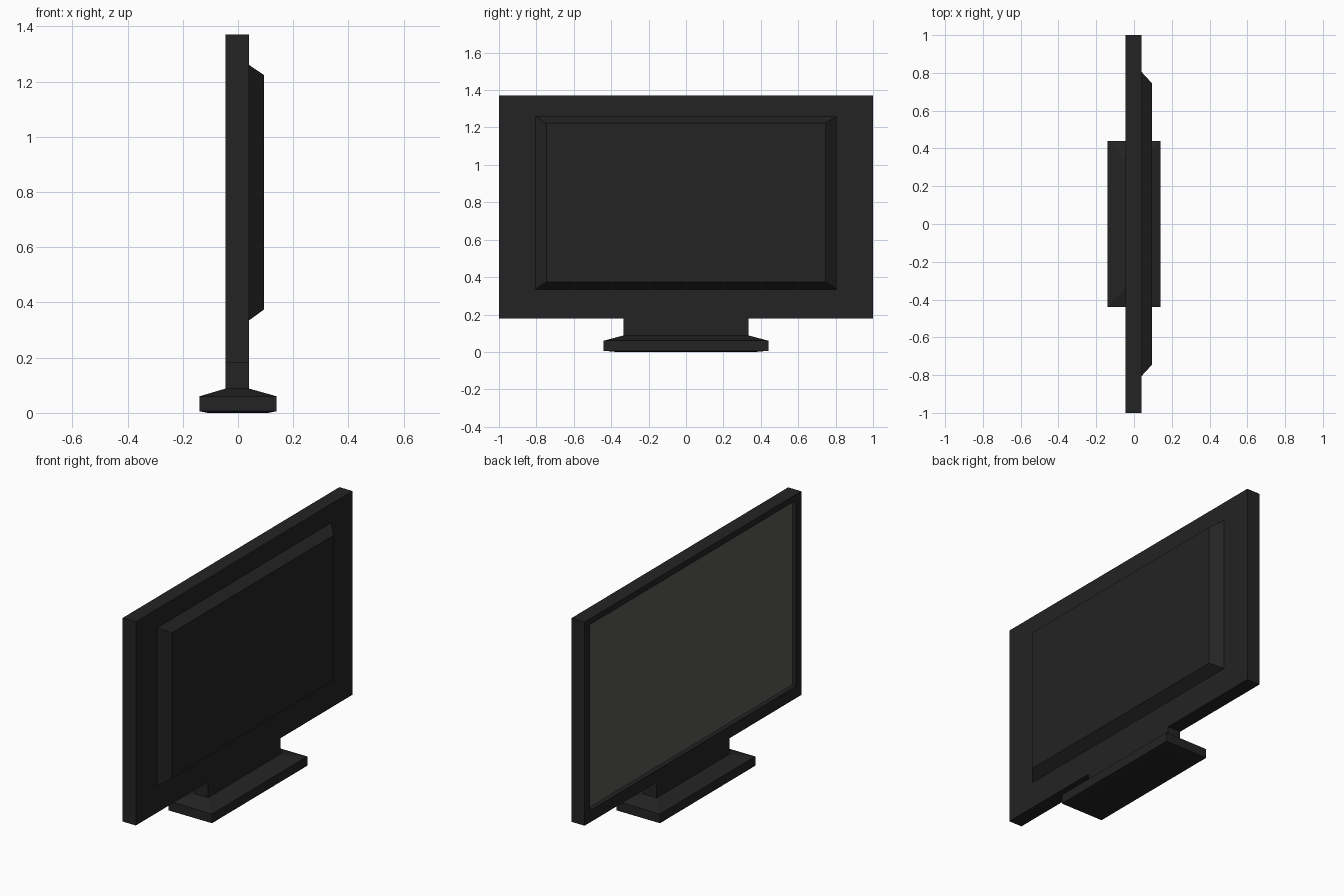
import bpy, bmesh

if "Cube" in bpy.data.objects:
    bpy.data.objects.remove(bpy.data.objects["Cube"])


def material(name, rgb):
    m = bpy.data.materials.new(name)
    m.diffuse_color = (*rgb, 1)
    m.use_nodes = True
    m.node_tree.nodes["Principled BSDF"].inputs["Base Color"].default_value = m.diffuse_color
    return m


black = material("black plastic", (0.017, 0.017, 0.017))
grey = material("screen grey", (0.10, 0.10, 0.088))


def loft(name, loops, mat):
    """Skin a stack of rectangular loops and cap both ends."""
    bm = bmesh.new()
    rings = [[bm.verts.new(p) for p in loop] for loop in loops]
    for a, b in zip(rings, rings[1:]):
        for i in range(4):
            j = (i + 1) % 4
            bm.faces.new((a[i], a[j], b[j], b[i]))
    bm.faces.new(rings[0])
    bm.faces.new(rings[-1])
    bmesh.ops.recalc_face_normals(bm, faces=bm.faces)
    me = bpy.data.meshes.new(name)
    bm.to_mesh(me)
    bm.free()
    me.materials.append(mat)
    ob = bpy.data.objects.new(name, me)
    bpy.context.collection.objects.link(ob)
    return ob


def rect_x(x, hy, z0, z1):
    return [(x, -hy, z0), (x, hy, z0), (x, hy, z1), (x, -hy, z1)]


def rect_z(z, x0, x1, hy):
    return [(x0, -hy, z), (x1, -hy, z), (x1, hy, z), (x0, hy, z)]


# Cabinet with a recessed front opening on the -x side
loft("cabinet", [rect_x(0.04, 1.0, 0.18, 1.37),
                 rect_x(-0.045, 1.0, 0.18, 1.37),
                 rect_x(-0.045, 0.952, 0.25, 1.335),
                 rect_x(-0.018, 0.952, 0.25, 1.335)], black)

# Screen plate at the bottom of the recess
loft("screen", [rect_x(-0.016, 0.951, 0.251, 1.334),
                rect_x(-0.021, 0.951, 0.251, 1.334)], grey)

# Raised rear housing with sloped edges
loft("rear_housing", [rect_x(0.035, 0.805, 0.335, 1.26),
                      rect_x(0.04, 0.805, 0.335, 1.26),
                      rect_x(0.095, 0.745, 0.375, 1.223)], black)

# Stand: foot pad, bevelled base and neck
loft("stand", [rect_z(0.0, -0.11, 0.11, 0.37),
               rect_z(0.006, -0.14, 0.14, 0.44),
               rect_z(0.06, -0.14, 0.14, 0.44),
               rect_z(0.088, -0.045, 0.04, 0.335),
               rect_z(0.182, -0.045, 0.04, 0.335)], black)
